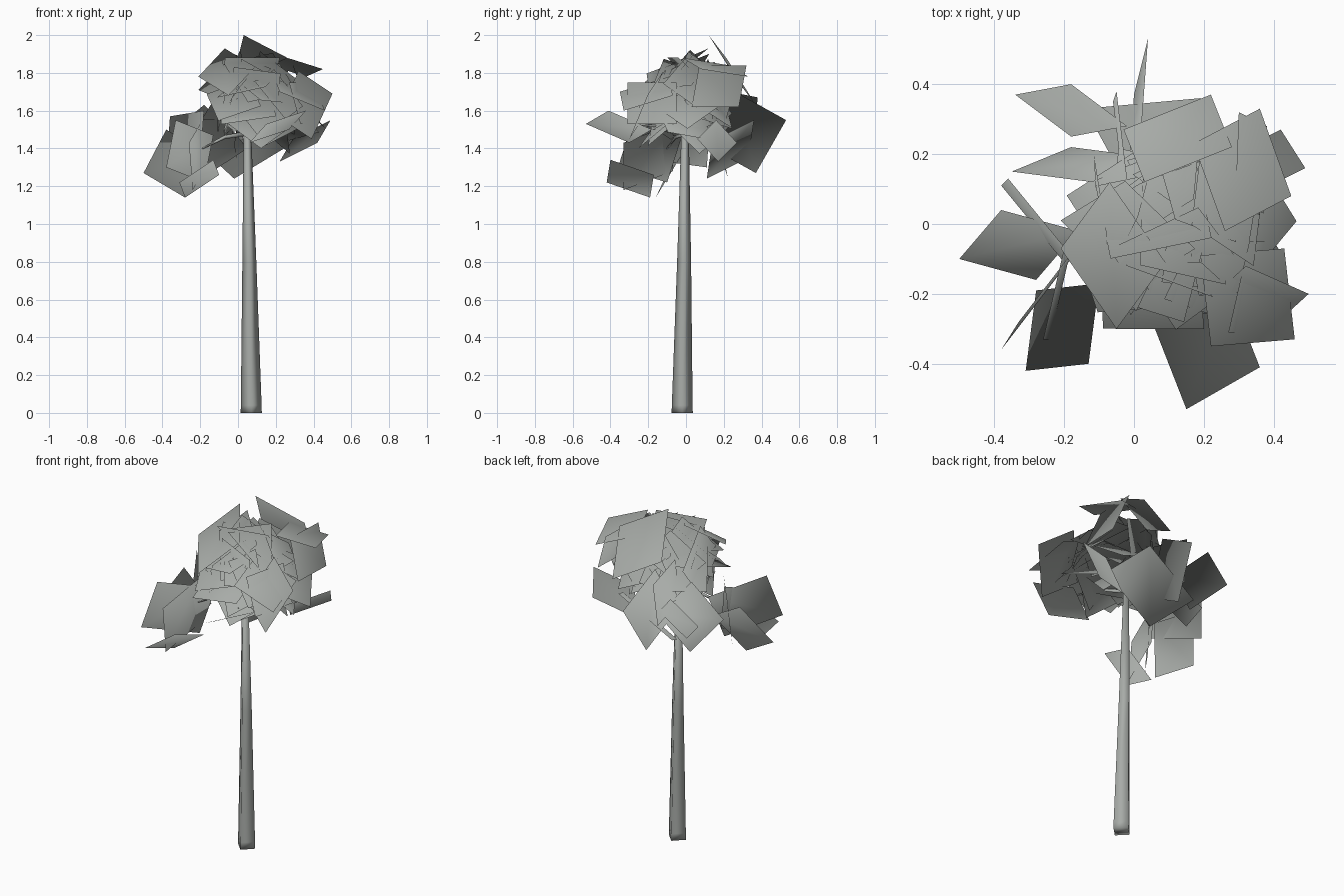
import bpy, bmesh, math, random
from mathutils import Vector

random.seed(4)
if "Cube" in bpy.data.objects:
    bpy.data.objects.remove(bpy.data.objects["Cube"], do_unlink=True)

heart = Vector((0.05, 0, 1.2))  # point the foliage fans out from


def make_material(name, colour):
    mat = bpy.data.materials.new(name)
    mat.use_nodes = True
    mat.diffuse_color = colour
    mat.node_tree.nodes["Principled BSDF"].inputs["Base Color"].default_value = colour
    return mat


grey = make_material("soft grey", (0.39, 0.41, 0.39, 1))


def finish(name, bm):
    mesh = bpy.data.meshes.new(name)
    bm.to_mesh(mesh)
    bm.free()
    mesh.materials.append(grey)
    for face in mesh.polygons:
        face.use_smooth = True
    obj = bpy.data.objects.new(name, mesh)
    bpy.context.collection.objects.link(obj)
    return obj


def finish_leaves(name, bm):
    """Leaf cards get soft foliage normals that fan out from the heart."""
    mesh = finish(name, bm).data
    mesh.normals_split_custom_set_from_vertices(
        [(vert.co - heart).normalized() for vert in mesh.vertices])


def add_card(bm, corner, u, v):
    """One flat leaf card spanned by two edges, facing away from the heart."""
    corner, u, v = Vector(corner), Vector(u), Vector(v)
    if u.cross(v).dot(corner + (u + v) / 2 - heart) < 0:
        u, v = v, u
    points = (corner, corner + u, corner + u + v, corner + v)
    bm.faces.new([bm.verts.new(p) for p in points])


def tube(name, path):
    """Tapered four-sided limb through (centre, radius) stations."""
    bm = bmesh.new()
    sides = 4
    axis = (Vector(path[-1][0]) - Vector(path[0][0])).normalized()
    side = axis.cross(Vector((0, 1, 0))).normalized()
    other = axis.cross(side)
    rings = []
    for centre, radius in path:
        ring = []
        for i in range(sides):
            a = math.tau * i / sides
            offset = (side * math.cos(a) + other * math.sin(a)) * radius
            ring.append(bm.verts.new(Vector(centre) + offset))
        rings.append(ring)
    for low, high in zip(rings, rings[1:]):
        for i in range(sides):
            j = (i + 1) % sides
            bm.faces.new((low[i], low[j], high[j], high[i]))
    bm.faces.new(rings[0][::-1])
    bm.faces.new(rings[-1])
    bmesh.ops.recalc_face_normals(bm, faces=bm.faces)
    return finish(name, bm)


# Trunk, with a short foot level on the ground
fork = (0.05, -0.005, 1.48)
trunk = tube("trunk", [((0.07, -0.02, 0), 0.056),
                       ((0.07, -0.02, 0.04), 0.055),
                       ((0.06, -0.01, 0.8), 0.037),
                       (fork, 0.02)])
for vert in trunk.data.vertices:
    if vert.co.z < 0.02:
        vert.co.z = 0

# Branches from the fork into each leaf cluster
tips = {"right": (-0.19, -0.1, 1.4), "back": (-0.03, 0.2, 1.5),
        "left": (0.28, 0.0, 1.62), "front": (0.18, -0.25, 1.52),
        "upper": (0.06, 0.02, 1.78)}
for label, tip in tips.items():
    middle = (Vector(fork) + Vector(tip)) / 2 + Vector((0, 0, 0.02))
    tube(label + "_branch", [(fork, 0.014), (middle, 0.01), (tip, 0.004)])

# Low cluster of leaf cards on the right
low_cards = [
    ((-.5, -.1, 1.27), (.12, .14, .23), (.22, -.06, -.13)),
    ((-.38, -.36, 1.3), (.2, .26, -.08), (.05, .08, .25)),
    ((-.38, .11, 1.3), (.18, -.22, .03), (.02, .02, .27)),
    ((-.24, -.33, 1.18), (.06, .26, .1), (-.02, 0, .25)),
    ((-.31, -.42, 1.22), (.18, .02, .12), (.03, .23, -.08)),
]
# Cards that reach out from the crown
outer_cards = [
    ((-.34, .37, 1.5), (.16, .03, .13), (.16, -.12, -.16)),
    ((0, .37, 1.27), (.04, .16, .28), (-.02, -.27, .15)),
    ((-.06, .35, 1.42), (.03, -.25, .05), (.01, .03, .25)),
    ((-.35, .15, 1.46), (.17, .07, -.21), (.23, -.03, .15)),
    ((.36, .33, 1.78), (-.19, -.1, .06), (.09, -.25, .04)),
    ((.49, .16, 1.55), (-.07, .11, -.12), (-.2, -.1, -.1)),
    ((.5, -.2, 1.69), (-.18, .08, .12), (-.11, -.1, -.24)),
    ((.03, .12, 2), (.25, .1, -.13), (-.06, .15, -.24)),
    ((-.05, -.3, 1.68), (-.16, .23, .1), (.14, .19, .15)),
    ((.46, -.33, 1.6), (-.03, .26, .08), (-.24, -.02, .1)),
    ((.15, -.53, 1.53), (.21, .12, .07), (-.09, .23, -.1)),
    ((-.02, .11, 1.24), (-.12, .22, .11), (.33, .03, .2)),
    ((.29, .07, 1.84), (.01, .25, 0), (.08, -.04, -.22)),
    ((.27, -.31, 1.75), (.06, .26, 0), (.06, 0, -.22)),
]
for name, cards in (("low_leaf_cluster", low_cards), ("outer_leaves", outer_cards)):
    bm = bmesh.new()
    for card in cards:
        add_card(bm, *card)
    finish_leaves(name, bm)


# Dense crown: cards spread evenly over an ellipsoid, facing out and up
def random_direction():
    return Vector([random.gauss(0, 1) for _ in range(3)]).normalized()


bm = bmesh.new()
count = 40
for i in range(count):
    height = 1 - 2 * (i + 0.5) / count
    ring = math.sqrt(1 - height * height)
    turn = i * math.pi * (3 - math.sqrt(5))
    out = Vector((ring * math.cos(turn), ring * math.sin(turn), height))
    reach = random.uniform(0.65, 1)
    centre = Vector((0.11, -0.01, 1.66)) + Vector((out.x * 0.21, out.y * 0.19, out.z * 0.14)) * reach
    lean = Vector((out.x, out.y, abs(out.z) * 0.7 + 0.3))
    normal = (lean + random_direction() * 0.6).normalized()
    u = normal.cross(random_direction()).normalized()
    v = normal.cross(u)
    size = random.uniform(0.23, 0.3)
    u, v = u * size, v * size
    add_card(bm, centre - (u + v) / 2, u, v)
finish_leaves("crown_leaves", bm)
